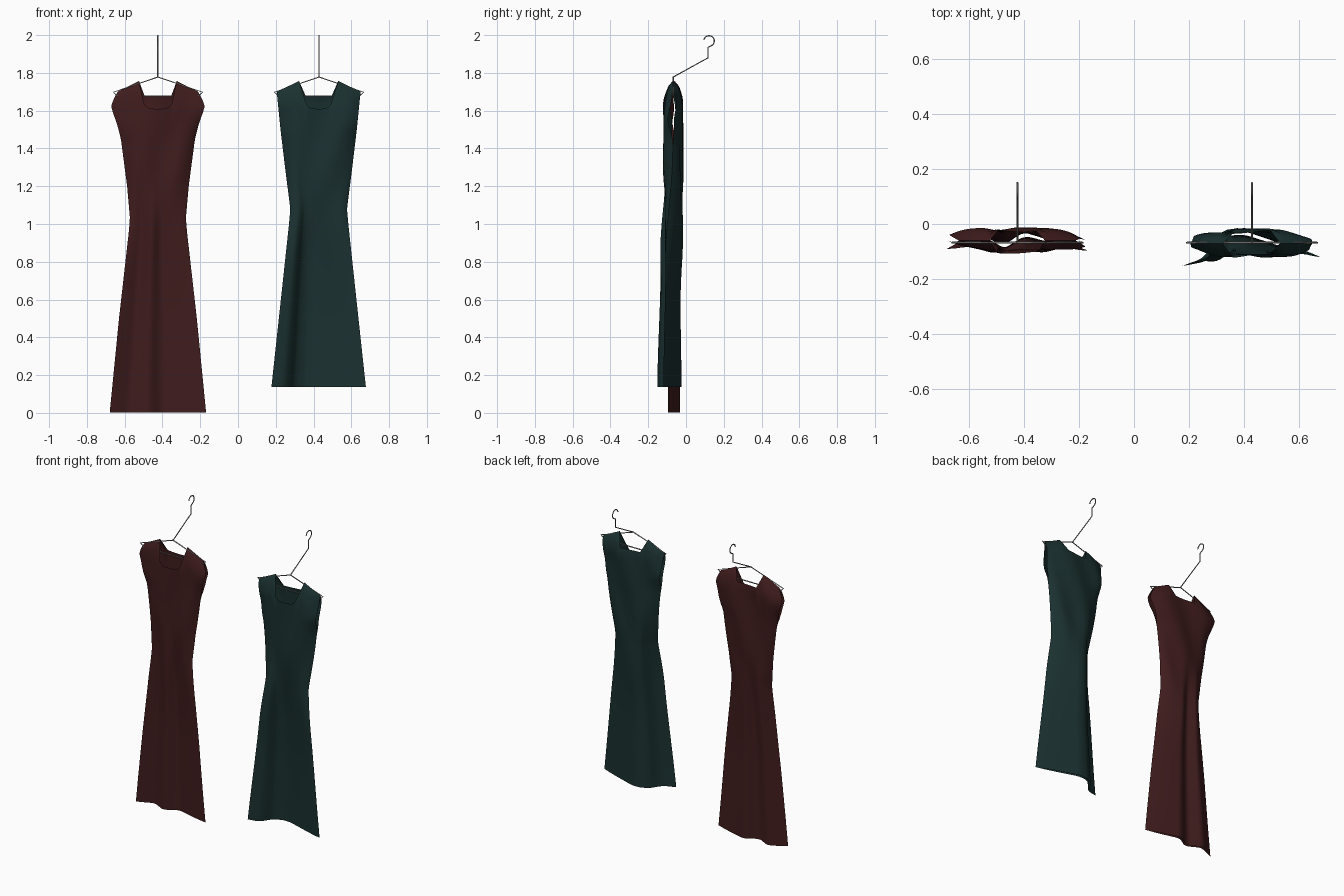
import bpy, bmesh
from math import sin, cos, radians, sqrt

cube = bpy.data.objects.get("Cube")
if cube:
    bpy.data.objects.remove(cube, do_unlink=True)

HANGER_Y = -0.068


def material(name, color, rough):
    m = bpy.data.materials.new(name)
    m.use_nodes = True
    m.diffuse_color = (*color, 1)
    bsdf = m.node_tree.nodes["Principled BSDF"]
    bsdf.inputs["Base Color"].default_value = (*color, 1)
    bsdf.inputs["Roughness"].default_value = rough
    return m


def clamp(t):
    return max(0.0, min(1.0, t))


def smooth(a, b, t):
    t = clamp((t - a) / (b - a))
    return t * t * (3 - 2 * t)


def interp(profile, t):
    for (t0, w0), (t1, w1) in zip(profile, profile[1:]):
        if t <= t1:
            return w0 + (w1 - w0) * clamp((t - t0) / (t1 - t0))
    return profile[-1][1]


def soft_interp(profile, t):
    # rounded corners, exact at both ends
    r = min(0.09, 1 - abs(t))
    return sum(interp(profile, t + r * k / 2) for k in range(-2, 3)) / 5


def shoulder(u):
    return 1.757 - 0.11 * max(0, abs(u) - 0.5)


def top_edge(u, side):
    # square neckline, lower at the front, between the two sloping shoulders
    a = abs(u)
    if a > 0.49:
        return shoulder(u)
    if side < 0:
        return 1.61 + 0.03 * (a / 0.31) ** 4
    return 1.677


def columns():
    inner = [0.31 * i / 8 for i in range(9)]
    outer = [0.5 + 0.5 * i / 14 for i in range(15)]
    half = inner + outer
    return [-u for u in reversed(half[1:])] + half


def make_dress(name, cx, mid, depth, profile, fold, phase, mat):
    hem = profile[0][0]
    us, rows = columns(), 64
    bm = bmesh.new()
    for side in (-1, 1):                        # front panel, back panel
        grid = []
        for u in us:
            col = []
            for j in range(rows + 1):
                z = hem + (top_edge(u, side) - hem) * j / rows
                armhole = smooth(1.42, 1.56, z)
                close = sqrt(clamp((shoulder(u) - z) / 0.1))
                body = 1 - u ** 4 * (1 - 0.35 * armhole)
                # the skirt falls flat and folds in plan; the bodice stays full
                skirt = 1 - smooth(0.8, 1.4, z)
                fold_y = soft_interp(fold, u) - mid
                thick = depth + (0.008 - depth) * (1 - smooth(0.5, 1.32, z))
                drape = 0.007 * sin(5 * u - 9 * z + phase) * smooth(0.9, 1.3, z)
                y = mid + fold_y * skirt * (1 - 0.22 * smooth(0.1, 0.8, z))
                y += (side * thick + drape) * body * close
                # loose, wavy armhole edge
                y += 0.01 * u ** 3 * sin(22 * z + phase) * armhole * close
                col.append(bm.verts.new((cx + u * interp(profile, z), y, z)))
            grid.append(col)
        for a, b in zip(grid, grid[1:]):
            for j in range(rows):
                quad = [a[j], b[j], b[j + 1], a[j + 1]]
                bm.faces.new(quad if side < 0 else quad[::-1])
    # sew side seams and shoulders
    bmesh.ops.remove_doubles(bm, verts=bm.verts, dist=0.0004)
    mesh = bpy.data.meshes.new(name)
    bm.to_mesh(mesh)
    bm.free()
    mesh.materials.append(mat)
    ob = bpy.data.objects.new(name, mesh)
    bpy.context.collection.objects.link(ob)
    bpy.ops.object.select_all(action="DESELECT")
    ob.select_set(True)
    bpy.context.view_layer.objects.active = ob
    bpy.ops.object.shade_smooth_by_angle(angle=radians(50))


def wire(name, points, closed, mat):
    cu = bpy.data.curves.new(name, "CURVE")
    cu.dimensions = "3D"
    cu.bevel_depth = 0.0035
    cu.bevel_resolution = 1
    cu.use_fill_caps = True
    sp = cu.splines.new("POLY")
    sp.points.add(len(points) - 1)
    for p, co in zip(sp.points, points):
        p.co = (*co, 1)
    sp.use_cyclic_u = closed
    cu.materials.append(mat)
    ob = bpy.data.objects.new(name, cu)
    bpy.context.collection.objects.link(ob)


def make_hanger(prefix, cx, mat):
    # triangular frame with short turned-in tips
    right = [(0.237, 1.698), (0.212, 1.677)]
    outline = [(0, 1.778)] + right + [(-x, z) for x, z in reversed(right)]
    wire(prefix + "_hanger_frame", [(cx + x, HANGER_Y, z) for x, z in outline], True, mat)
    # stem bent backwards, ending in a round hook
    path = [(HANGER_Y, 1.778), (0.117, 1.88), (0.117, 1.935)]
    for i in range(13):
        t = radians(-65 + 235 * i / 12)
        path.append((0.122 + 0.028 * cos(t), 1.969 + 0.028 * sin(t)))
    wire(prefix + "_hanger_hook", [(cx, y, z) for y, z in path], False, mat)


red = material("dark_red_cloth", (0.05, 0.0115, 0.012), 0.9)
green = material("dark_green_cloth", (0.0108, 0.03, 0.03), 0.9)
metal = material("grey_wire", (0.27, 0.26, 0.25), 0.5)

# half width of each garment by height
red_profile = [(0.003, 0.255), (0.5, 0.206), (0.95, 0.155), (1.03, 0.148), (1.2, 0.163), (1.45, 0.196),
               (1.52, 0.214), (1.62, 0.248), (1.66, 0.236), (1.70, 0.212), (1.757, 0.2)]
green_profile = [(0.138, 0.25), (0.6, 0.2), (1.0, 0.157), (1.08, 0.15), (1.3, 0.178),
                 (1.5, 0.202), (1.7, 0.222), (1.757, 0.208)]

# plan of each folded skirt from right seam to left seam
red_fold = [(-1, -0.09), (-0.57, -0.037), (-0.22, -0.087), (0.1, -0.034), (1, -0.096)]
green_fold = [(-1, -0.152), (-0.68, -0.13), (-0.47, -0.037), (-0.1, -0.03), (1, -0.12)]

make_dress("red_dress", -0.424, -0.06, 0.04, red_profile, red_fold, 0.6, red)
make_dress("green_dress", 0.427, -0.07, 0.046, green_profile, green_fold, 2.4, green)
make_hanger("red", -0.424, metal)
make_hanger("green", 0.429, metal)
